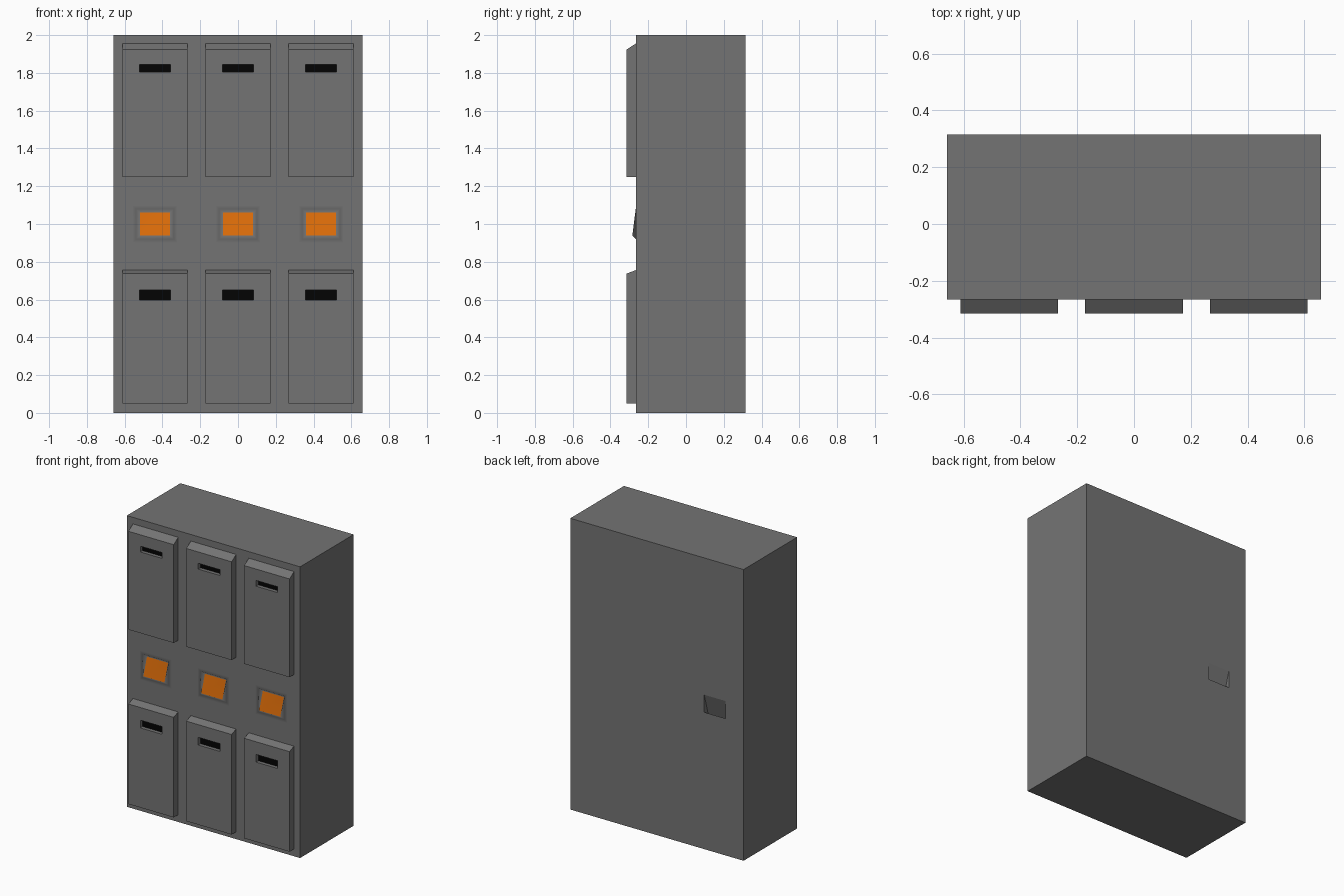
import bpy, bmesh

if "Cube" in bpy.data.objects:
    bpy.data.objects.remove(bpy.data.objects["Cube"])

FRONT, BACK, FACE = -0.266, 0.315, -0.315
COLUMNS = (("left", -0.44), ("middle", 0.0), ("right", 0.44))


def material(name, color):
    m = bpy.data.materials.new(name)
    m.diffuse_color = (*color, 1)
    m.use_nodes = True
    m.node_tree.nodes["Principled BSDF"].inputs["Base Color"].default_value = m.diffuse_color
    return m


GREY = material("dark_grey_metal", (0.175, 0.175, 0.175))
ORANGE = material("orange_panel", (0.76, 0.16, 0.003))
BLACK = material("dark_slot", (0.001, 0.001, 0.001))


def make(name, verts, faces, mat=GREY, recalc=True):
    mesh = bpy.data.meshes.new(name)
    mesh.from_pydata(verts, [], faces)
    mesh.materials.append(mat)
    if recalc:
        bm = bmesh.new()
        bm.from_mesh(mesh)
        bmesh.ops.recalc_face_normals(bm, faces=bm.faces)
        bm.to_mesh(mesh)
        bm.free()
    ob = bpy.data.objects.new(name, mesh)
    bpy.context.collection.objects.link(ob)
    return ob


def prism(name, profile, x, half):
    """Extrude a (y, z) profile along x, centred on x."""
    n = len(profile)
    verts = [(x + s * half, y, z) for s in (-1, 1) for y, z in profile]
    sides = [(i, (i + 1) % n, n + (i + 1) % n, n + i) for i in range(n)]
    return make(name, verts, [tuple(range(n)), tuple(range(n, 2 * n))] + sides)


def box(name, x, half, y0, y1, z0, z1):
    return prism(name, [(y0, z0), (y1, z0), (y1, z1), (y0, z1)], x, half)


def cut(target, cutter):
    mod = target.modifiers.new("cut", "BOOLEAN")
    mod.operation, mod.solver, mod.object = "DIFFERENCE", "EXACT", cutter
    bpy.context.view_layer.objects.active = target
    bpy.ops.object.modifier_apply(modifier=mod.name)
    bpy.data.objects.remove(cutter)


def rect(x, half, y_low, y_high, z0, z1):
    """Front-facing rectangle, wound so its normal points to -y."""
    return [(x - half, y_low, z0), (x + half, y_low, z0),
            (x + half, y_high, z1), (x - half, y_high, z1)]


# Cabinet body with an undercut, sloped hand pocket in the back
body = box("cabinet_body", 0, 0.658, FRONT, BACK, 0, 2)
cut(body, prism("pocket_cutter", [(BACK, 1.06), (BACK - 0.045, 0.905), (BACK, 0.94),
                                  (BACK + 0.05, 0.94), (BACK + 0.05, 1.06)], -0.44, 0.081))

for side, x in COLUMNS:
    # Doors with a chamfered top edge and a recessed dark slot
    for row, z0, z_front, z_back, s0, s1 in (("upper", 1.248, 1.923, 1.955, 1.805, 1.845),
                                             ("lower", 0.05, 0.737, 0.756, 0.597, 0.65)):
        door = prism(f"{row}_door_{side}",
                     [(FRONT, z0), (FACE, z0), (FACE, z_front), (FRONT, z_back)], x, 0.172)
        cut(door, box("slot_cutter", x, 0.082, FACE - 0.05, FACE + 0.025, s0, s1))
        y = FACE + 0.0245
        make(f"{row}_slot_{side}", rect(x, 0.082, y, y, s0, s1), [(0, 1, 2, 3)], BLACK, False)

    # Tilted orange panel (bottom out, top sunk in) blended smoothly into the body front
    cut(body, box("recess_cutter", x, 0.12, FRONT - 0.05, FRONT + 0.05, 0.9, 1.1))
    inner = rect(x, 0.08, -0.284, -0.245, 0.94, 1.06)
    outer = rect(x, 0.1, FRONT, FRONT, 0.92, 1.08)
    rim = rect(x, 0.12, FRONT, FRONT, 0.9, 1.1)
    surround = [(4, 5, 1, 0), (5, 6, 1), (6, 2, 1), (6, 7, 3, 2), (7, 4, 0), (7, 0, 3)]
    flat_rim = [(8 + i, 8 + (i + 1) % 4, 4 + (i + 1) % 4, 4 + i) for i in range(4)]
    panel = make(f"tilted_panel_{side}", inner + outer + rim,
                 [(0, 1, 2, 3)] + surround + flat_rim, GREY, False)
    panel.data.materials.append(ORANGE)
    panel.data.polygons[0].material_index = 1
    for p in panel.data.polygons:
        p.use_smooth = True
    panel.modifiers.new("area_normals", "WEIGHTED_NORMAL").mode = "FACE_AREA"
